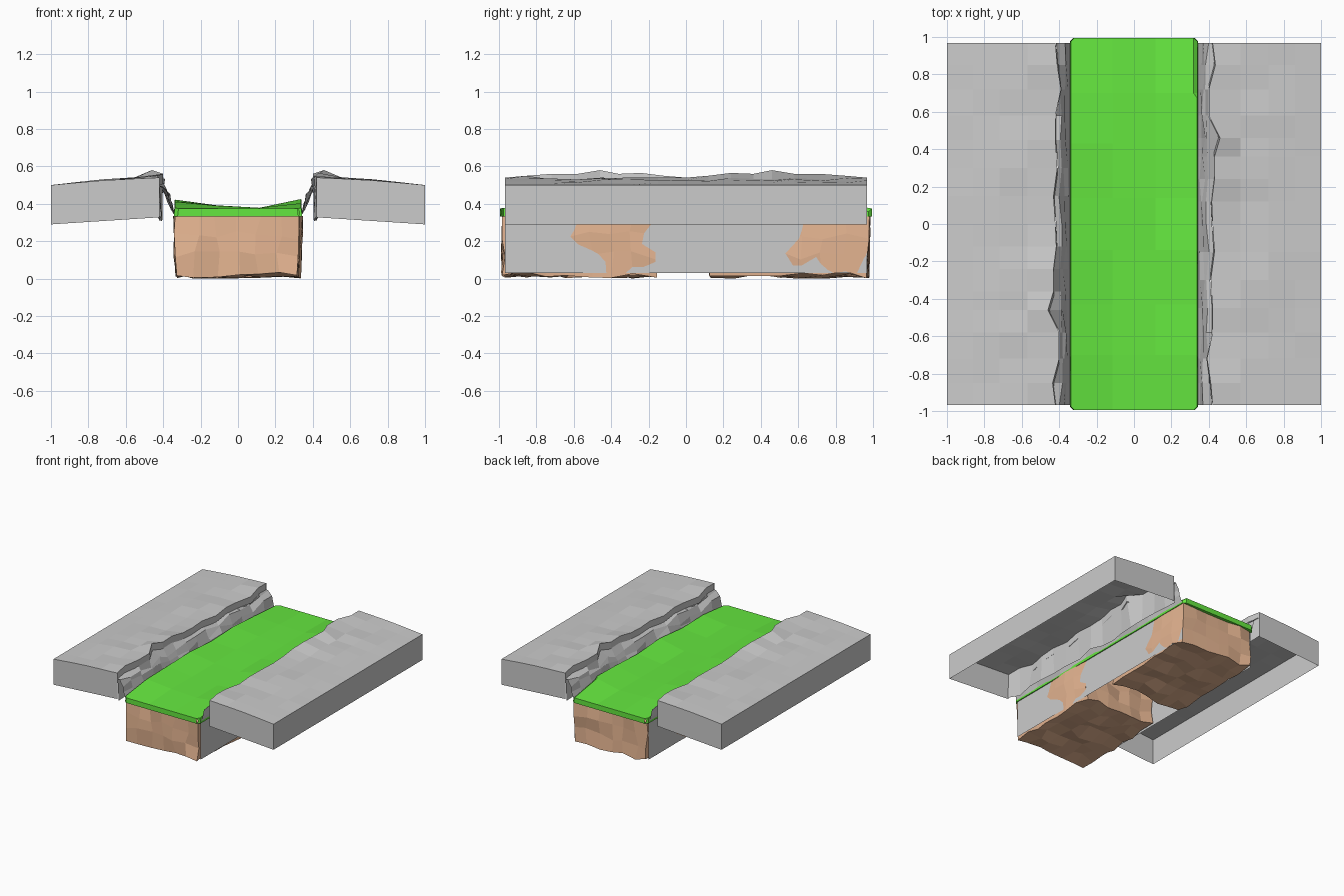
import bpy, bmesh, math, random

if "Cube" in bpy.data.objects:
    bpy.data.objects.remove(bpy.data.objects["Cube"])
random.seed(4)

def mat(name, c):
    m = bpy.data.materials.new(name)
    m.diffuse_color = (*c, 1)
    m.use_nodes = True
    m.node_tree.nodes["Principled BSDF"].inputs["Base Color"].default_value = m.diffuse_color
    return m

DIRT = mat("dirt", (0.80, 0.47, 0.29))
GRASS = mat("grass", (0.13, 0.80, 0.05))

def finish(name, bm, m=None, normals=True):
    if normals:
        bmesh.ops.recalc_face_normals(bm, faces=bm.faces)
    me = bpy.data.meshes.new(name)
    bm.to_mesh(me)
    bm.free()
    ob = bpy.data.objects.new(name, me)
    bpy.context.collection.objects.link(ob)
    if m:
        me.materials.append(m)
    return ob

def block(xs, ys, zs):
    """Closed box surface with vertices on the given grid lines."""
    bm = bmesh.new()
    cache = {}
    def v(p):
        if p not in cache:
            cache[p] = bm.verts.new(p)
        return cache[p]
    axes = (xs, ys, zs)
    for a in range(3):
        b, c = (a + 1) % 3, (a + 2) % 3
        for side in (axes[a][0], axes[a][-1]):
            for i in range(len(axes[b]) - 1):
                for j in range(len(axes[c]) - 1):
                    quad = []
                    for di, dj in ((0, 0), (1, 0), (1, 1), (0, 1)):
                        p = [0, 0, 0]
                        p[a], p[b], p[c] = side, axes[b][i + di], axes[c][j + dj]
                        quad.append(v(tuple(p)))
                    bm.faces.new(quad)
    return bm

def steps(a, b, n):
    return [a + (b - a) * i / n for i in range(n + 1)]

def sheet(bm, rows):
    """Skin a list of equal-length point rows."""
    vs = [[bm.verts.new(p) for p in r] for r in rows]
    for r, s in zip(vs, vs[1:]):
        for i in range(len(r) - 1):
            bm.faces.new((r[i], r[i + 1], s[i + 1], s[i]))

# Two rough dirt chunks with a gap between them
def dirt(name, y0, y1):
    bm = block(steps(-.33, .33, 6), steps(y0, y1, 7), steps(.02, .335, 3))
    for w in bm.verts:
        x, y, z = w.co
        r = lambda s: random.uniform(-s, s)
        if abs(x) > .32:                       # bulges poke through the side walls
            s = math.copysign(1, x)
            t = y * s
            bulge = max(1 - abs(t + .4) / .2, 1 - abs(t - .8) / .3, -1)
            w.co.x = s * (.334 + .009 * bulge + r(.005))
            if z < .03:
                w.co.x -= s * .008
        else:
            w.co.x += r(.02)
        if abs(y) > .95:
            w.co.y += r(.014)
        elif y in (y0, y1):                    # curved inner end
            w.co.y += r(.02) - math.copysign(.04, y) * (abs(x) / .33 - .5)
        else:
            w.co.y += r(.02)
        if z < .03:
            w.co.z = max(0, .02 + r(.02))
        elif z < .33:
            w.co.z += r(.025)
    finish(name, bm, DIRT)

dirt("front_dirt", -.975, -.17)
dirt("back_dirt", .13, .975)

# Grass slab: flat ends, edges lifted along the middle
bm = block([-.343, -.115, .115, .343], [-.995, -.7, -.43, -.14, .14, .43, .7, .995], [.333, .375])
lift = {-.343: .05, -.115: .025, .115: .004, .343: .055}
for w in bm.verts:
    x, y, z = w.co
    if z > .35:
        k = min(lift, key=lambda q: abs(q - x))
        if abs(y) < .9:
            w.co.z += lift[k] * random.uniform(.35, 1)
        if abs(x) > .3:
            w.co.x *= .985
corners = [e for e in bm.edges if abs(e.verts[0].co.z - e.verts[1].co.z) > .03
           and abs(e.verts[0].co.y) > .9 and abs(e.verts[0].co.x) > .3]
bmesh.ops.bevel(bm, geom=corners, offset=.02, segments=1, affect='EDGES')
finish("grass_slab", bm, GRASS)

# Bank lip: x and z of the ragged edge along y
Y = [-.967, -.85, -.72, -.58, -.45, -.3, -.15, 0, .12, .24, .36, .46, .58, .72, .85, .967]
LX = [.42, .41, .39, .42, .42, .41, .43, .42, .415, .43, .43, .46, .40, .40, .435, .42]
LZ = [.54, .55, .53, .53, .54, .53, .54, .54, .55, .565, .56, .58, .56, .56, .55, .54]

def bank(side, turn):
    def rnd(s):
        return random.uniform(-s, s)
    # plateau: top surface with skirts, open underneath
    bm = bmesh.new()
    top = []
    for y, lx, lz in zip(Y, LX, LZ):
        e = 0 if abs(y) > .95 else 1
        top.append([(1, y, .5), (.86, y, .513 + e * rnd(.003)), (.72, y, .525 + e * rnd(.006)),
                    (.57, y, .533 + e * rnd(.008)), (lx, y, lz)])
    sheet(bm, top)
    sheet(bm, [[p[0] for p in top], [(1, y, .29) for y in Y]])
    for row in (top[0], top[-1]):
        sheet(bm, [row, [(x, y, .29 + (1 - x) * .065) for x, y, z in row]])
    sheet(bm, [[p[-1] for p in top], [(.415 + rnd(.012), y, .325 + rnd(.02)) for y in Y]])
    bmesh.ops.remove_doubles(bm, verts=bm.verts, dist=.0005)
    obs = [finish(side + "_plateau", bm)]
    # ragged rock step between plateau and grass
    bm = bmesh.new()
    sheet(bm, [[(lx - .003, y, lz - .05), (.392 + rnd(.012), y, .47 + rnd(.025)),
                (.372 + rnd(.01), y, .43 + rnd(.025)), (.358 + rnd(.008), y, .385 + rnd(.02)),
                (.337, y, .335)] for y, lx, lz in zip(Y, LX, LZ)])
    obs.append(finish(side + "_rock_step", bm))
    # flat wall beside the dirt
    bm = bmesh.new()
    sheet(bm, [[(.335, -.967, .03), (.335, .967, .03)], [(.335, -.967, .34), (.335, .967, .34)]])
    obs.append(finish(side + "_side_wall", bm))
    for o in obs:
        o.rotation_euler.z = turn

for side, turn in (("right", 0), ("left", math.pi)):
    random.seed(11)
    bank(side, turn)
